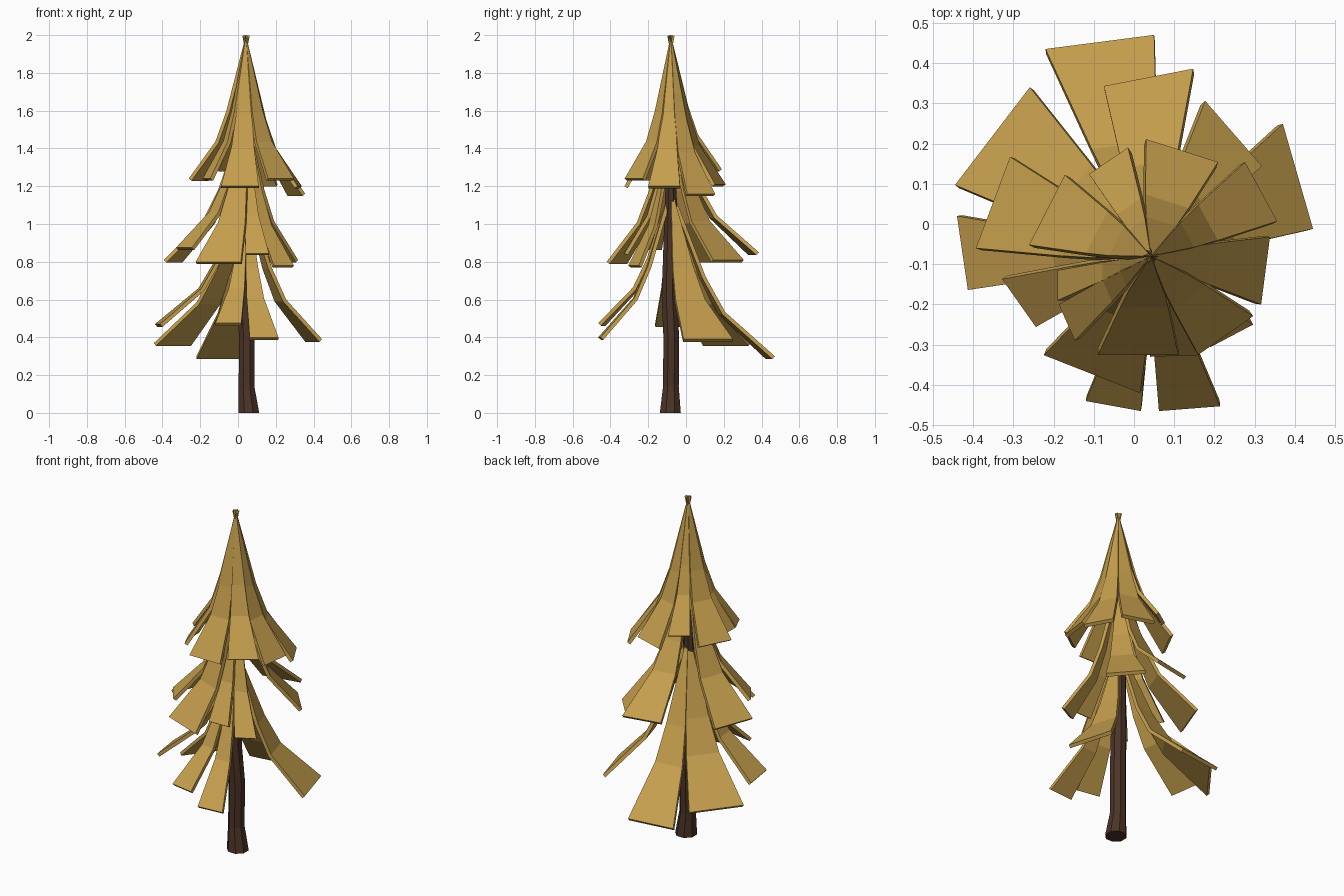
import bpy, math
from mathutils import Vector

if "Cube" in bpy.data.objects:
    bpy.data.objects.remove(bpy.data.objects["Cube"])


def material(name, col):
    m = bpy.data.materials.new(name)
    m.diffuse_color = (*col, 1)
    m.use_nodes = True
    m.node_tree.nodes["Principled BSDF"].inputs["Base Color"].default_value = m.diffuse_color
    return m


LEAF = material("golden foliage", (0.56, 0.345, 0.075))
BARK = material("dark bark", (0.07, 0.034, 0.02))
AXIS = Vector((0.042, -0.08))


def make(name, verts, faces, mat):
    me = bpy.data.meshes.new(name)
    me.from_pydata(verts, [], faces)
    me.materials.append(mat)
    ob = bpy.data.objects.new(name, me)
    bpy.context.collection.objects.link(ob)
    return ob


# Trunk: slightly bent eight-sided column (x, y, z, radius)
path = [(.057, -.083, 0, .060), (.045, -.08, .14, .045), (.047, -.078, .4, .045),
        (.034, -.088, .62, .044), (.034, -.08, 1.1, .035), (.042, -.08, 1.85, .006)]
N = 8
verts = [(x + r * math.cos(2 * math.pi * (i + .5) / N),
          y + r * math.sin(2 * math.pi * (i + .5) / N), z)
         for x, y, z, r in path for i in range(N)]
faces = [(k * N + i, k * N + (i + 1) % N, (k + 1) * N + (i + 1) % N, (k + 1) * N + i)
         for k in range(len(path) - 1) for i in range(N)]
faces += [tuple(reversed(range(N))), tuple(range((len(path) - 1) * N, len(path) * N))]
make("trunk", verts, faces, BARK)


# Branch blade: a wedge that flares outward in three bent segments
def blade(name, top, x1, y1, x2, y2, end):
    a, b = Vector((x1, y1)), Vector((x2, y2))
    if (a - AXIS).cross(b - AXIS) < 0:
        a, b = b, a
    mid, half = (a + b) / 2, (b - a) / 2
    verts = [(*AXIS, top)]
    for r, w, d in ((.33, .42, .53), (.52, .60, .74), (1, 1, 1)):
        c = AXIS.lerp(mid, r)
        z = top + (end - top) * d
        verts += [(*(c - half * w), z), (*(c + half * w), z)]
    ob = make(name, verts, [(0, 1, 2), (1, 3, 4, 2), (3, 5, 6, 4)], LEAF)
    s = ob.modifiers.new("thickness", 'SOLIDIFY')
    s.thickness, s.offset = .02, -1


# Tiers: apex height, then outer corners of each blade and its end height
tiers = {
    "top": (2.0, [
        (-.09, -.326, .11, -.326, 1.20), (.16, -.325, .296, -.229, 1.24),
        (.316, -.20, .338, -.032, 1.20), (.356, .007, .276, .154, 1.16),
        (.209, .154, .03, .211, 1.21), (-.015, .19, -.112, .124, 1.29),
        (-.172, .122, -.261, -.052, 1.24), (-.19, -.115, -.19, -.19, 1.24),
        (-.187, -.20, -.147, -.29, 1.24)]),
    "middle": (1.6, [
        (-.224, -.326, .015, -.42, .80), (.04, -.33, .164, -.326, .845),
        (.19, -.306, .296, -.25, .78), (.318, .144, .177, .306, .81),
        (.147, .386, -.075, .343, .85), (-.308, .167, -.393, -.06, .81),
        (-.328, -.137, -.244, -.256, .875)]),
    "lower": (1.2, [
        (.05, .47, -.22, .435, .30), (-.259, .34, -.445, .097, .37),
        (-.44, .02, -.413, -.164, .47), (-.12, -.44, .017, -.465, .475),
        (.062, -.465, .214, -.453, .40), (.445, -.012, .37, .249, .39)]),
}
for tier, (top, blades) in tiers.items():
    for i, (x1, y1, x2, y2, z) in enumerate(blades):
        blade(f"{tier}_branch_{i + 1}", top, x1, y1, x2, y2, z)
